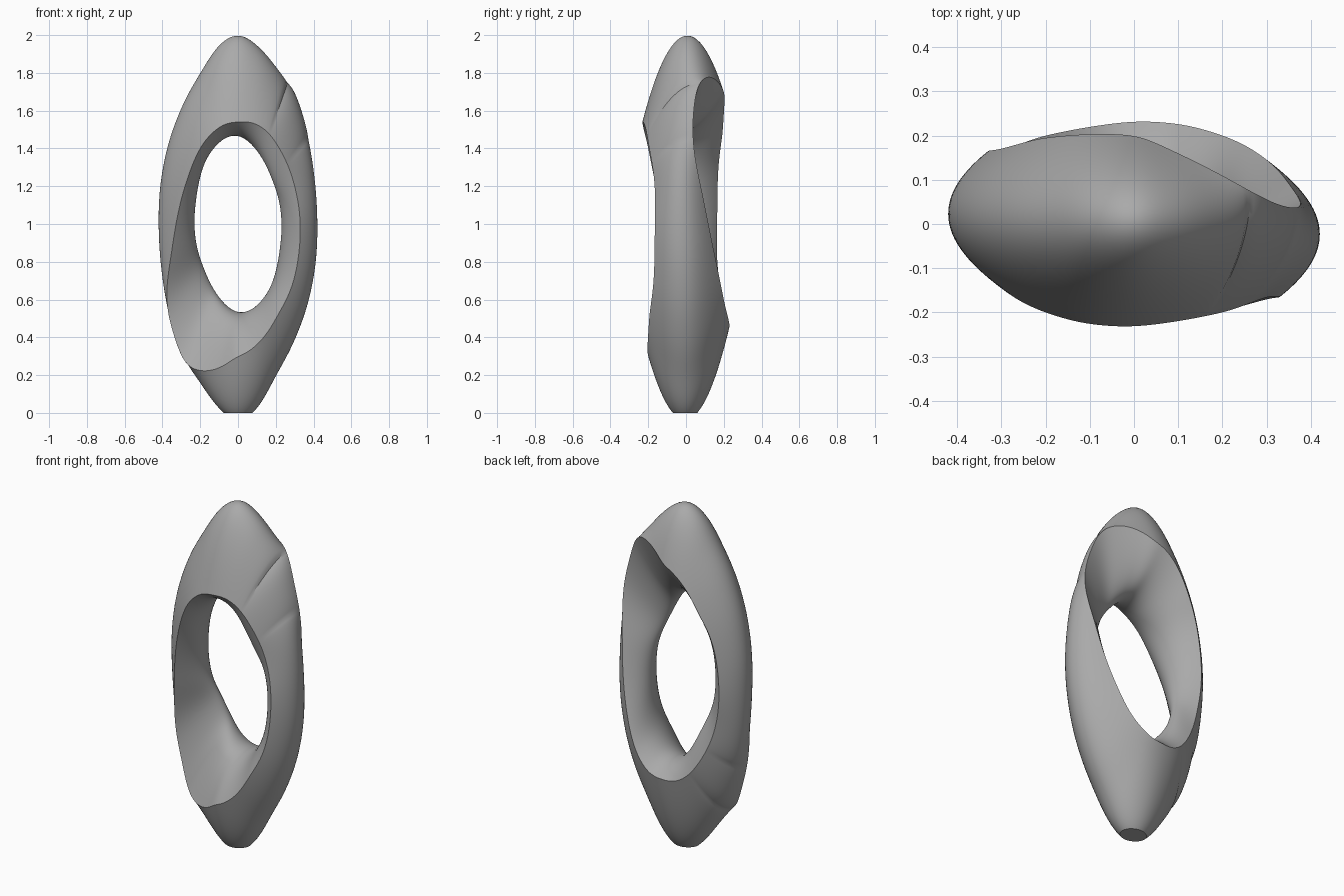
import bpy, bmesh, math

# Remove the default cube
cube = bpy.data.objects.get("Cube")
if cube:
    bpy.data.objects.remove(cube, do_unlink=True)

HALF_WIDTH, HALF_HEIGHT = 0.42, 1.0
AROUND, ACROSS = 288, 28

# Front opening rim: x, y, z around the ring
RIM = [(.33, -.165, 1), (.3, -.165, 1.2), (.2, -.2, 1.43), (.02, -.23, 1.54),
       (-.1, -.226, 1.51), (-.2, -.2, 1.4), (-.28, -.16, 1.2), (-.35, -.09, .85),
       (-.38, -.04, .6), (-.335, -.04, .4), (-.28, -.065, .265), (-.2, -.11, .225),
       (-.1, -.16, .24), (0, -.2, .3), (.2, -.195, .5), (.3, -.17, .72)]
# Upper halves of the outer outline and of the see-through hole: x, z
OUTLINE = [(.42, 1), (.385, 1.38), (.34, 1.58), (.29, 1.7), (.2, 1.83), (.1, 1.945),
           (0, 2), (-.09, 1.955), (-.2, 1.795), (-.305, 1.6), (-.375, 1.4), (-.415, 1.17)]
HOLE = [(.23, .95), (.225, 1.08), (.17, 1.26), (.09, 1.4), (-.016, 1.467),
        (-.11, 1.42), (-.185, 1.3), (-.225, 1.1)]


def polar(x, z):
    """Angle and radius measured in the stretched ellipse of the ring."""
    u, w = x / HALF_WIDTH, (z - HALF_HEIGHT) / HALF_HEIGHT
    return math.atan2(w, u) % math.tau, math.hypot(u, w)


def periodic(samples):
    """Smooth closed curve through (angle, value) samples, at even angles."""
    pts = sorted(samples)
    n = len(pts)

    def at(i):
        turn, k = divmod(i, n)
        return pts[k][0] + turn * math.tau, pts[k][1]

    def slope(i):
        (a, u), (b, v) = at(i - 1), at(i + 1)
        return (v - u) / (b - a)

    out = []
    for j in range(AROUND):
        t = j * math.tau / AROUND
        i = sum(p[0] <= t for p in pts) - 1
        (a, u), (b, v) = at(i), at(i + 1)
        h = b - a
        s = (t - a) / h
        blend = s * s * (3 - 2 * s)
        out.append(u + (v - u) * blend + h * s * (1 - s)
                   * ((1 - s) * slope(i) - s * slope(i + 1)))
    for _ in range(20):
        out = [(out[k - 1] + 2 * out[k] + out[(k + 1) % AROUND]) / 4 for k in range(AROUND)]
    return out


def both_halves(points):
    return points + [(-x, 2 * HALF_HEIGHT - z) for x, z in points]


def opposite(values):
    return values[AROUND // 2:] + values[:AROUND // 2]


# Curves that steer the twisting cross-section
front_r = periodic([polar(x, z) for x, y, z in RIM])
front_y = periodic([(polar(x, z)[0], y) for x, y, z in RIM])
back_r = opposite(front_r)
back_y = [-y for y in opposite(front_y)]
outer_r = periodic([polar(*p) for p in both_halves(OUTLINE)])
inner_r = periodic([polar(*p) for p in both_halves(HOLE)])


def section(front, back, peak, s):
    """Parabola from front rim to back rim that touches the peak radius."""
    a, b = math.sqrt(abs(front - peak)), math.sqrt(abs(back - peak))
    sign = 1 if front + back > 2 * peak else -1
    return peak + sign * ((a + b) * s - a) ** 2


bm = bmesh.new()
rings = []
for j in range(AROUND):
    t = j * math.tau / AROUND
    f, b = front_r[j], back_r[j]
    # The foot reaches a little below the ground before it is cut flat
    foot = 0.04 * max(0, -math.sin(t)) ** 12
    top, low = max(outer_r[j], f, b) + foot, min(inner_r[j], f, b)
    ring = []
    for k in range(2 * ACROSS):
        outside = k <= ACROSS
        s = k / ACROSS if outside else 2 - k / ACROSS
        r = section(f, b, top if outside else low, s)
        y = front_y[j] + (back_y[j] - front_y[j]) * s
        ring.append(bm.verts.new((HALF_WIDTH * r * math.cos(t), y,
                                  HALF_HEIGHT * (1 + r * math.sin(t)))))
    rings.append(ring)
for j in range(AROUND):
    p, q = rings[j], rings[(j + 1) % AROUND]
    for k in range(2 * ACROSS):
        m = (k + 1) % (2 * ACROSS)
        bm.faces.new((p[k], p[m], q[m], q[k]))

# Flat foot
cut = bmesh.ops.bisect_plane(bm, geom=bm.verts[:] + bm.edges[:] + bm.faces[:],
                             plane_co=(0, 0, 0), plane_no=(0, 0, -1), clear_outer=True)
bmesh.ops.holes_fill(bm, edges=[e for e in bm.edges if e.is_boundary], sides=0)
bmesh.ops.recalc_face_normals(bm, faces=bm.faces[:])

mesh = bpy.data.meshes.new("twisted_ring")
bm.to_mesh(mesh)
bm.free()
ring_object = bpy.data.objects.new("twisted_ring", mesh)
bpy.context.collection.objects.link(ring_object)

# Plain grey
grey = bpy.data.materials.new("grey")
grey.use_nodes = True
grey.diffuse_color = (.4, .4, .4, 1)
grey.node_tree.nodes["Principled BSDF"].inputs["Base Color"].default_value = (.4, .4, .4, 1)
mesh.materials.append(grey)

bpy.context.view_layer.objects.active = ring_object
ring_object.select_set(True)
bpy.ops.object.shade_smooth_by_angle(angle=math.radians(30))
